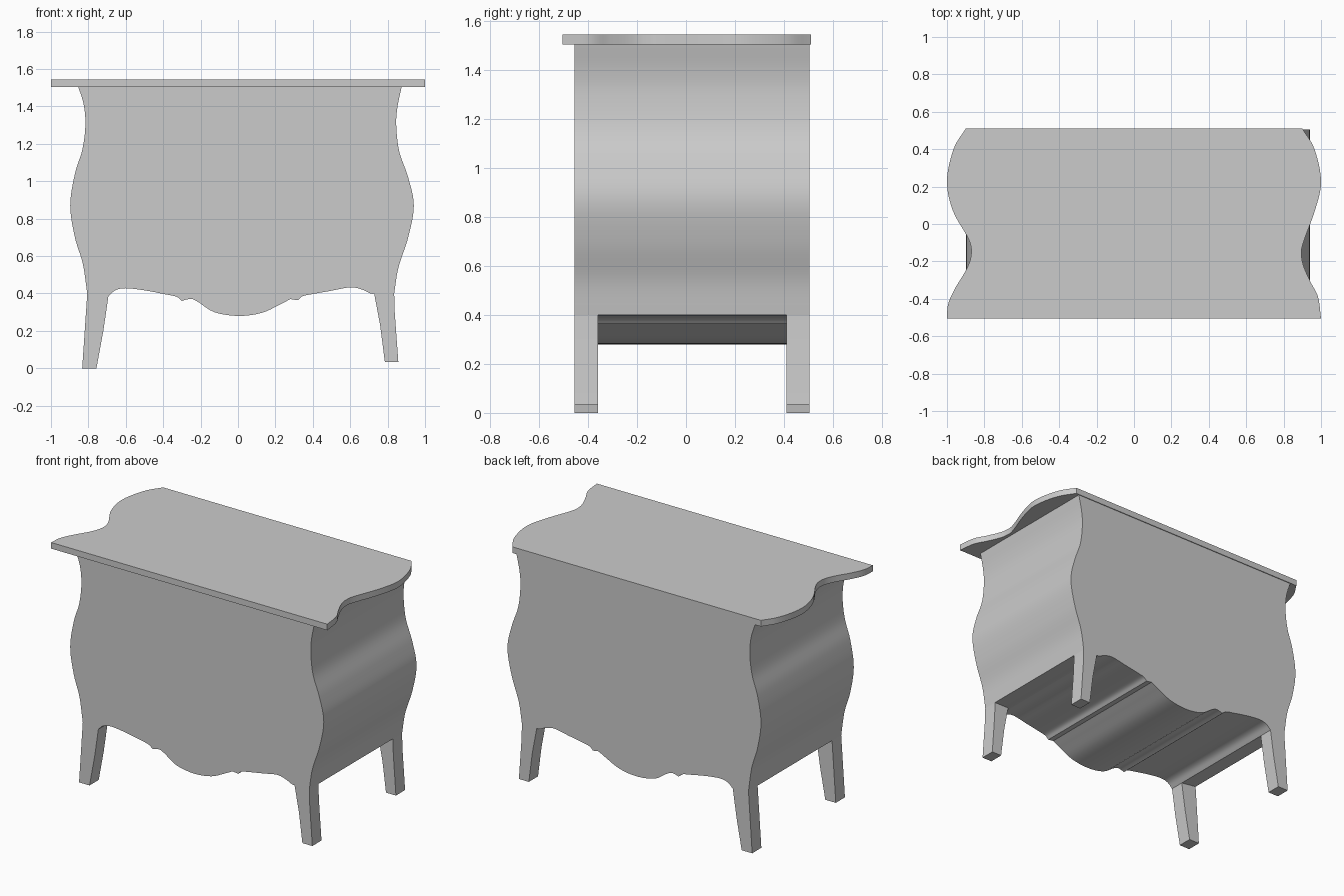
import bpy, bmesh, math
from mathutils import Vector

cube = bpy.data.objects.get("Cube")
if cube:
    bpy.data.objects.remove(cube, do_unlink=True)

grey = bpy.data.materials.new("plain_grey")
grey.use_nodes = True
shade = (0.6, 0.6, 0.6, 1)
grey.diffuse_color = shade
grey.node_tree.nodes["Principled BSDF"].inputs["Base Color"].default_value = shade


def smooth_path(points, steps=6):
    """Catmull-Rom curve through the points."""
    p = [Vector(q) for q in points]
    p = [2 * p[0] - p[1]] + p + [2 * p[-1] - p[-2]]
    path = []
    for a, b, c, d in zip(p, p[1:], p[2:], p[3:]):
        for i in range(steps):
            t = i / steps
            path.append(0.5 * (2 * b + (c - a) * t + (2 * a - 5 * b + 4 * c - d) * t * t
                               + (3 * b - a - 3 * c + d) * t ** 3))
    return path + [p[-2]]


def extrude_outline(name, outline, place, start, end):
    """Solid made by sweeping a flat outline from start to end."""
    bm = bmesh.new()
    face = bm.faces.new([bm.verts.new(place(p[0], p[1], start)) for p in outline])
    swept = bmesh.ops.extrude_face_region(bm, geom=[face])["geom"]
    shift = Vector(place(0, 0, end)) - Vector(place(0, 0, start))
    bmesh.ops.translate(bm, vec=shift,
                        verts=[v for v in swept if isinstance(v, bmesh.types.BMVert)])
    bmesh.ops.recalc_face_normals(bm, faces=bm.faces)
    mesh = bpy.data.meshes.new(name)
    bm.to_mesh(mesh)
    bm.free()
    mesh.materials.append(grey)
    obj = bpy.data.objects.new(name, mesh)
    bpy.context.collection.objects.link(obj)
    bpy.ops.object.select_all(action="DESELECT")
    obj.select_set(True)
    bpy.context.view_layer.objects.active = obj
    bpy.ops.object.shade_smooth_by_angle(angle=math.radians(30))
    return obj


def upright(x, z, y):
    return (x, y, z)


def flat(x, y, z):
    return (x, y, z)


FRONT, BACK, LEG_DEPTH = -0.455, 0.505, 0.095

# Bombe sides, top to bottom
right_side = smooth_path([(-0.854, 1.505), (-0.825, 1.41), (-0.816, 1.3), (-0.832, 1.17),
                          (-0.872, 1.04), (-0.897, 0.87), (-0.872, 0.7), (-0.83, 0.56),
                          (-0.806, 0.4)])
left_side = smooth_path([(0.875, 1.505), (0.853, 1.4), (0.846, 1.3), (0.862, 1.16),
                         (0.91, 1.02), (0.94, 0.87), (0.91, 0.7), (0.858, 0.54),
                         (0.835, 0.4)])

# Scalloped apron, three curves meeting at small notches
apron = (smooth_path([(-0.693, 0.385), (-0.656, 0.417), (-0.6, 0.428), (-0.5, 0.417),
                      (-0.39, 0.396), (-0.33, 0.383), (-0.3, 0.36)], 4)
         + smooth_path([(-0.275, 0.368), (-0.244, 0.37), (-0.206, 0.35), (-0.126, 0.3),
                        (0, 0.28), (0.126, 0.296), (0.222, 0.34), (0.28, 0.37)], 4)
         + smooth_path([(0.32, 0.364), (0.345, 0.385), (0.393, 0.396), (0.5, 0.415),
                        (0.6, 0.433), (0.66, 0.422), (0.71, 0.4), (0.728, 0.4)], 4))
extrude_outline("chest_body", right_side + apron + left_side[::-1], upright, FRONT, BACK)

# Tapered legs, the left pair slightly shorter
leg_outlines = {
    "right": [(-0.806, 0.4), (-0.833, 0), (-0.757, 0), (-0.72, 0.2), (-0.693, 0.385)],
    "left": [(0.835, 0.4), (0.838, 0.3), (0.857, 0.035), (0.785, 0.035), (0.76, 0.23), (0.728, 0.4)],
}
for side, outline in leg_outlines.items():
    for end, y in (("front", FRONT), ("back", BACK - LEG_DEPTH)):
        extrude_outline(f"{end}_{side}_leg", outline, upright, y, y + LEG_DEPTH)

# Table top with serpentine ends
right_end = smooth_path([(-0.9, 0.51), (-0.965, 0.4), (-1, 0.23), (-0.968, 0.07),
                         (-0.885, -0.08), (-0.87, -0.16), (-0.895, -0.24), (-0.96, -0.35),
                         (-0.994, -0.43), (-1, -0.505)])
left_end = smooth_path([(0.9, 0.51), (0.965, 0.4), (1, 0.23), (0.97, 0.08), (0.905, -0.1),
                        (0.896, -0.165), (0.907, -0.225), (0.944, -0.31), (0.984, -0.39),
                        (1, -0.505)])
extrude_outline("table_top", right_end + left_end[::-1], flat, 1.505, 1.545)
